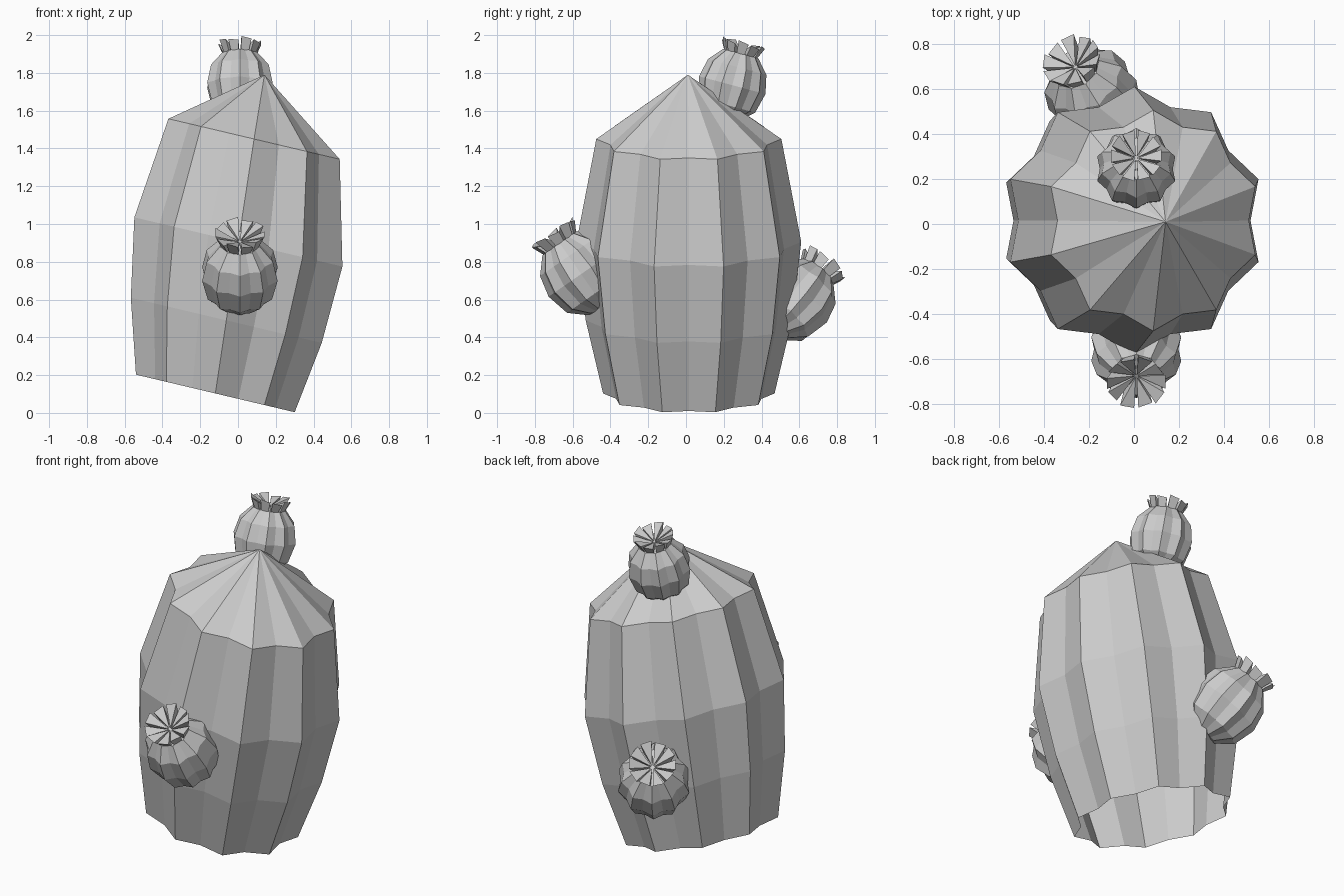
import bpy, bmesh
from math import sin, cos, radians, pi
from mathutils import Vector, Matrix

if "Cube" in bpy.data.objects:
    bpy.data.objects.remove(bpy.data.objects["Cube"])

RIBS = 10


def finish(bm, name, matrix=None):
    if matrix:
        bm.transform(matrix)
    bmesh.ops.recalc_face_normals(bm, faces=bm.faces[:])
    mesh = bpy.data.meshes.new(name)
    bm.to_mesh(mesh)
    bm.free()
    obj = bpy.data.objects.new(name, mesh)
    bpy.context.collection.objects.link(obj)
    return obj


def rib_ring(bm, radius, centre, tilt=0.0, valley=0.89):
    # star-shaped ring: ridges alternate with shallower valleys
    ring = []
    for i in range(RIBS * 2):
        a = i * pi / RIBS
        r = radius * (1 if i % 2 else valley)
        p = Matrix.Rotation(tilt, 3, 'Y') @ Vector((r * cos(a), r * sin(a), 0))
        ring.append(bm.verts.new(p + Vector(centre)))
    return ring


def bridge(bm, lower, upper):
    n = len(lower)
    for i in range(n):
        j = (i + 1) % n
        bm.faces.new((lower[i], lower[j], upper[j], upper[i]))


def fan(bm, ring, tip):
    v = bm.verts.new(tip)
    for i in range(len(ring)):
        bm.faces.new((ring[i], ring[(i + 1) % len(ring)], v))


# Leaning barrel, open at the bottom, pointed on top
bm = bmesh.new()
rings = [rib_ring(bm, r, (x, 0.015, z), radians(13.3)) for r, x, z in
         [(0.454, -0.12, 0.103), (0.546, -0.062, 0.49),
          (0.595, 0.002, 0.905), (0.49, 0.085, 1.45)]]
for a, b in zip(rings, rings[1:]):
    bridge(bm, a, b)
fan(bm, rings[-1], (0.14, 0.01, 1.79))
finish(bm, "cactus_body")


def pup(name, centre, axis, size):
    turn = Vector(axis).to_track_quat('Z', 'Y').to_matrix().to_4x4()
    place = Matrix.Translation(centre) @ turn @ Matrix.Scale(size, 4)

    # small ribbed ball
    bm = bmesh.new()
    prof = [(-0.95, 0.45), (-0.6, 0.85), (0, 1.0), (0.55, 0.88), (0.95, 0.53)]
    rs = [rib_ring(bm, r, (0, 0, h)) for h, r in prof]
    for a, b in zip(rs, rs[1:]):
        bridge(bm, a, b)
    fan(bm, rs[0], (0, 0, -1.05))
    fan(bm, rs[-1], (0, 0, 0.98))
    finish(bm, name + "_ball", place)

    # flower of wedge petals flaring from the centre
    bm = bmesh.new()
    for k in range(RIBS):
        mid = 2 * pi * k / RIBS
        lift = 0.06 if k % 2 else 0.0

        def at(r, off, h):
            return bm.verts.new((r * cos(mid + off), r * sin(mid + off), h))
        w = radians(14)
        c = at(0.03, 0, 1.0)
        t1, t2 = at(0.64, -w, 1.25 + lift), at(0.64, w, 1.2 + lift)
        b1, b2 = at(0.5, -w, 0.94), at(0.5, w, 0.94)
        for f in ((c, t1, t2), (t1, b1, b2, t2), (c, b1, t1), (c, t2, b2), (c, b2, b1)):
            bm.faces.new(f)
    finish(bm, name + "_flower", place)


pup("top_pup", (0.01, 0.245, 1.735), (0, 0.26, 0.97), 0.182)
pup("front_pup", (0.01, -0.555, 0.735), (0, -0.57, 0.82), 0.21)
pup("back_pup", (-0.185, 0.575, 0.595), (-0.36, 0.58, 0.73), 0.21)
